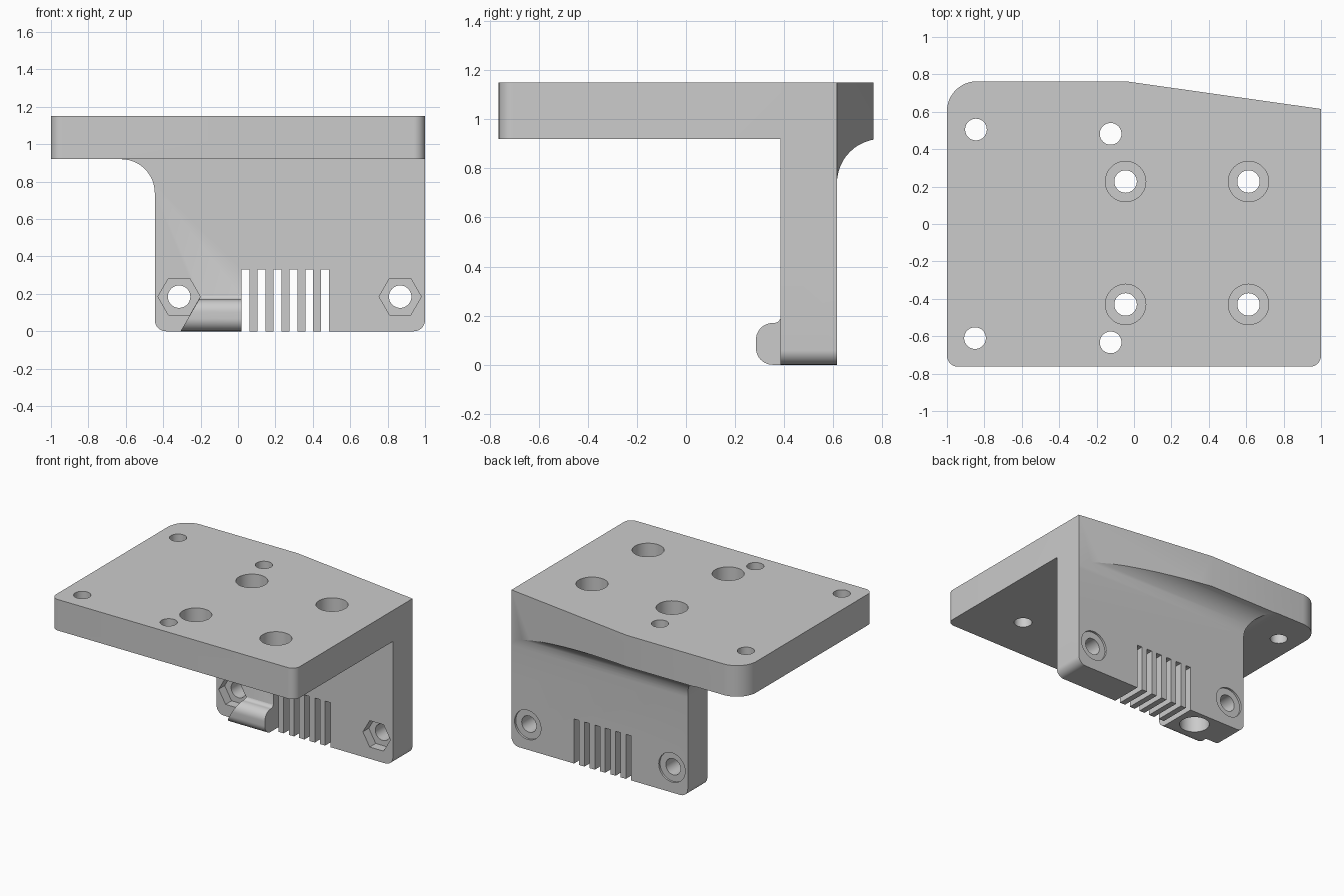
import bpy, bmesh, math
from mathutils import Vector

if "Cube" in bpy.data.objects:
    bpy.data.objects.remove(bpy.data.objects["Cube"])

grey = bpy.data.materials.new("plain_grey")
grey.use_nodes = True
grey.diffuse_color = (0.6, 0.6, 0.6, 1)
grey.node_tree.nodes["Principled BSDF"].inputs["Base Color"].default_value = (0.6, 0.6, 0.6, 1)

MAP = {"x": lambda u, v, w: (w, u, v),
       "y": lambda u, v, w: (u, w, v),
       "z": lambda u, v, w: (u, v, w)}


def rounded(corners, steps=12):
    """Outline from (u, v, radius) corners; works for convex and concave ones."""
    out = []
    for i, (u, v, r) in enumerate(corners):
        p = Vector((u, v))
        if not r:
            out.append(p)
            continue
        a = (Vector(corners[i - 1][:2]) - p).normalized()
        b = (Vector(corners[(i + 1) % len(corners)][:2]) - p).normalized()
        half = a.angle(b) / 2
        centre = p + (a + b).normalized() * r / math.sin(half)
        reach = r / math.tan(half)
        s, e = p + a * reach - centre, p + b * reach - centre
        start = math.atan2(s.y, s.x)
        turn = math.remainder(math.atan2(e.y, e.x) - start, math.tau)
        for k in range(steps + 1):
            t = start + turn * k / steps
            out.append(centre + Vector((math.cos(t), math.sin(t))) * r)
    return out


def ring(u, v, r, sides=48):
    return [(u + r * math.cos(math.tau * k / sides), v + r * math.sin(math.tau * k / sides))
            for k in range(sides)]


def prism(name, outline, axis, lo, hi):
    """Extrude a closed outline along an axis."""
    bm = bmesh.new()
    low = [bm.verts.new(MAP[axis](u, v, lo)) for u, v in outline]
    high = [bm.verts.new(MAP[axis](u, v, hi)) for u, v in outline]
    bm.faces.new(low)
    bm.faces.new(high)
    n = len(low)
    for i in range(n):
        j = (i + 1) % n
        bm.faces.new((low[i], low[j], high[j], high[i]))
    bmesh.ops.recalc_face_normals(bm, faces=bm.faces)
    mesh = bpy.data.meshes.new(name)
    bm.to_mesh(mesh)
    bm.free()
    mesh.materials.append(grey)
    obj = bpy.data.objects.new(name, mesh)
    bpy.context.collection.objects.link(obj)
    return obj


def combine(target, tool, operation):
    """Apply a boolean and discard the tool."""
    mod = target.modifiers.new("boolean", "BOOLEAN")
    mod.operation, mod.object, mod.solver = operation, tool, "EXACT"
    bpy.context.view_layer.objects.active = target
    bpy.ops.object.modifier_apply(modifier=mod.name)
    bpy.data.objects.remove(tool)


def cut(outline, axis, lo, hi):
    combine(bracket, prism("cutter", outline, axis, lo, hi), "DIFFERENCE")


# Bracket body: plan, side and front outlines intersected
plan = rounded([(-1, -0.763, 0.06), (1, -0.763, 0.06), (1, 0.615, 0),
                (-0.045, 0.763, 0), (-1, 0.763, 0.16)])
side = rounded([(-0.9, 0.92, 0), (0.385, 0.92, 0), (0.385, -0.1, 0), (0.615, -0.1, 0),
                (0.615, 0.92, 0.18), (0.9, 0.92, 0), (0.9, 1.3, 0), (-0.9, 1.3, 0)])
front = rounded([(-1.2, 0.92, 0), (-0.445, 0.92, 0.18), (-0.445, 0, 0.06),
                 (1, 0, 0.06), (1.0, 0.5, 0), (1.2, 0.5, 0), (1.2, 1.4, 0), (-1.2, 1.4, 0)])
bracket = prism("mounting_bracket", plan, "z", -0.2, 1.15)
combine(bracket, prism("side_shape", side, "x", -1.3, 1.3), "INTERSECT")
combine(bracket, prism("front_shape", front, "y", -1.1, 1.1), "INTERSECT")

# Rounded boss on the wall, with a slanted end beside the nut pocket
boss = prism("boss", rounded([(0.45, 0, 0), (0.285, 0, 0.068), (0.285, 0.17, 0.068),
                              (0.387, 0.17, 0.03), (0.387, 0.25, 0), (0.45, 0.25, 0)]),
             "x", -0.5, 0.2)
slant = [(-0.336, -0.05), (0.035, -0.05), (0.035, 0.19), (-0.197, 0.19)]
combine(boss, prism("slant", slant, "y", 0, 0.8), "INTERSECT")
combine(bracket, boss, "UNION")

# Cooling slots
for i in range(6):
    x = 0.02 + i * 0.085
    cut([(x, -0.1), (x + 0.042, -0.1), (x + 0.042, 0.33), (x, 0.33)], "y", 0.2, 0.8)

# Wall bolts: through hole, hexagonal nut pocket in front, shallow seat behind
for x in (-0.315, 0.867):
    cut(ring(x, 0.185, 0.06), "y", 0.2, 0.8)
    cut(ring(x, 0.185, 0.113, 6), "y", 0.3, 0.455)
    cut(ring(x, 0.185, 0.108), "y", 0.6, 0.7)

# Small plate holes; the one above the wall runs down to the underside
for x, y in ((-0.845, 0.505), (-0.125, 0.482), (-0.85, -0.61), (-0.125, -0.633)):
    cut(ring(x, y, 0.058), "z", -0.2, 1.3)
cut(ring(-0.125, 0.482, 0.1), "z", -0.2, 0.13)

# Counterbored plate holes
for x in (-0.045, 0.612):
    for y in (0.227, -0.43):
        cut(ring(x, y, 0.06), "z", 0.7, 1.3)
        cut(ring(x, y, 0.108), "z", 1.02, 1.3)

bpy.ops.object.select_all(action="DESELECT")
bracket.select_set(True)
bpy.context.view_layer.objects.active = bracket
bpy.ops.object.shade_smooth_by_angle(angle=math.radians(25))
